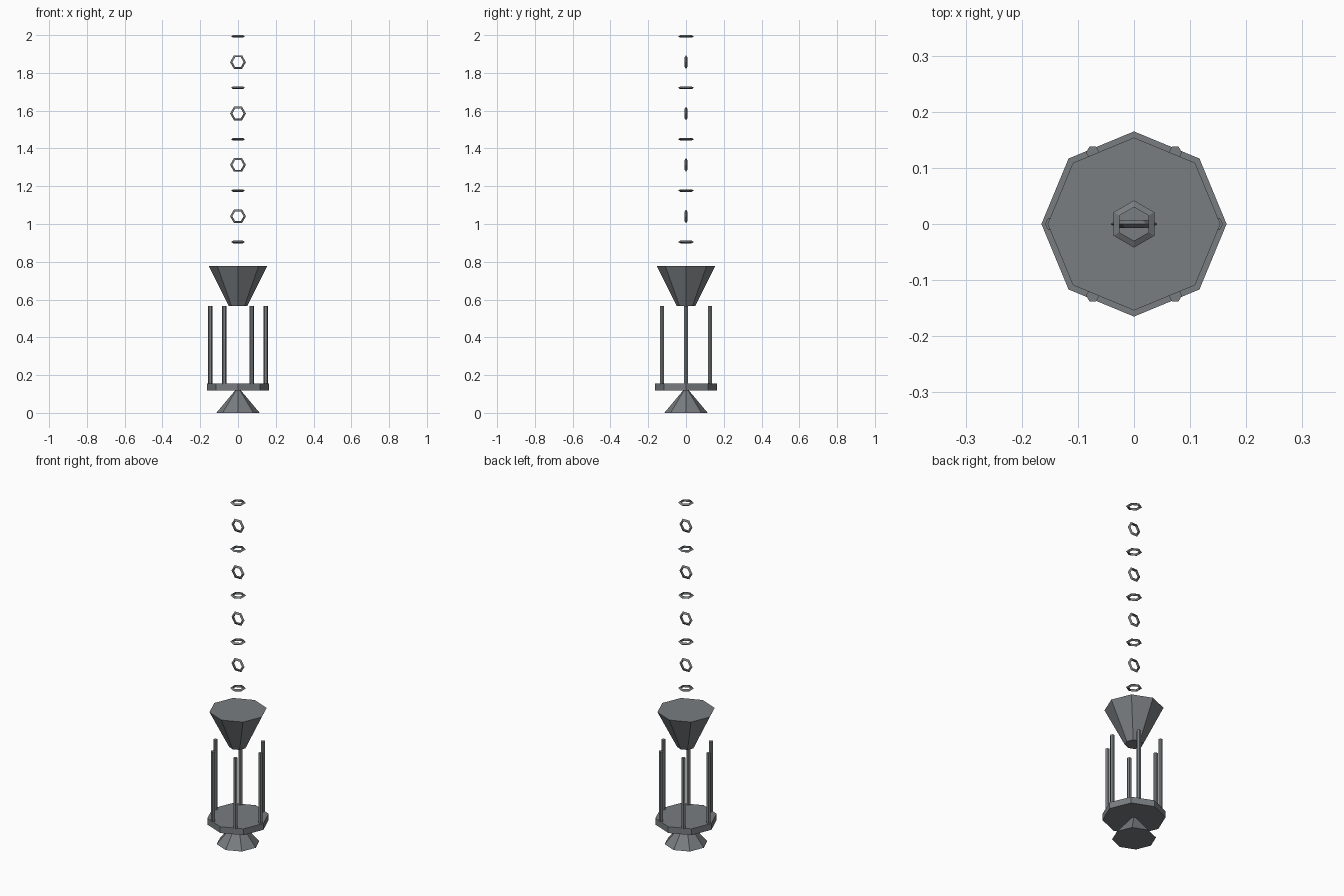
import bpy, bmesh
from math import cos, sin, pi

if "Cube" in bpy.data.objects:
    bpy.data.objects.remove(bpy.data.objects["Cube"])

# Dark iron colour for every part
iron = bpy.data.materials.new("dark_iron")
iron.diffuse_color = (0.19, 0.205, 0.215, 1)
iron.use_nodes = True
iron.node_tree.nodes["Principled BSDF"].inputs["Base Color"].default_value = iron.diffuse_color


def make_object(name, bm):
    bmesh.ops.recalc_face_normals(bm, faces=bm.faces)
    mesh = bpy.data.meshes.new(name)
    bm.to_mesh(mesh)
    bm.free()
    mesh.materials.append(iron)
    obj = bpy.data.objects.new(name, mesh)
    bpy.context.collection.objects.link(obj)
    return obj


def frustum(name, sides, r_low, r_high, z_low, z_high, x=0, y=0):
    """Faceted cylinder or cone with a vertex on the +x axis."""
    bm = bmesh.new()
    def ring(r, z):
        if r == 0:
            return [bm.verts.new((x, y, z))]
        return [bm.verts.new((x + r * cos(2 * pi * i / sides),
                              y + r * sin(2 * pi * i / sides), z)) for i in range(sides)]
    low, high = ring(r_low, z_low), ring(r_high, z_high)
    for i in range(sides):
        j = (i + 1) % sides
        if len(high) == 1:
            bm.faces.new((low[i], low[j], high[0]))
        else:
            bm.faces.new((low[i], low[j], high[j], high[i]))
    bm.faces.new(low)
    if len(high) > 1:
        bm.faces.new(high)
    return make_object(name, bm)


def chain_link(name, z, upright):
    """Six-sided ring with a triangular section."""
    major, minor, n, m = 0.034, 0.008, 6, 3
    bm = bmesh.new()
    rows = []
    for i in range(n):
        a = 2 * pi * i / n
        row = []
        for k in range(m):
            b = 2 * pi * k / m
            r, h = major + minor * cos(b), minor * sin(b)
            u, v = r * cos(a), r * sin(a)
            row.append(bm.verts.new((u, h, z + v) if upright else (v, u, z + h)))
        rows.append(row)
    for i in range(n):
        p, q = rows[i], rows[(i + 1) % n]
        for k in range(m):
            l = (k + 1) % m
            bm.faces.new((p[k], q[k], q[l], p[l]))
    return make_object(name, bm)


# Lantern body: foot, tray and flared cap
frustum("foot", 8, 0.115, 0, 0, 0.137)
frustum("tray", 8, 0.165, 0.165, 0.119, 0.156)
frustum("flared_cap", 8, 0.048, 0.154, 0.565, 0.777)

# Six cage rods
for i in range(6):
    a = i * pi / 3
    frustum(f"cage_rod_{i + 1}", 6, 0.012, 0.012, 0.154, 0.565,
            0.147 * cos(a), 0.147 * sin(a))

# Hanging chain, alternating flat and upright links
for i in range(9):
    chain_link(f"chain_link_{i + 1}", 0.905 + i * 0.136, i % 2 == 1)
